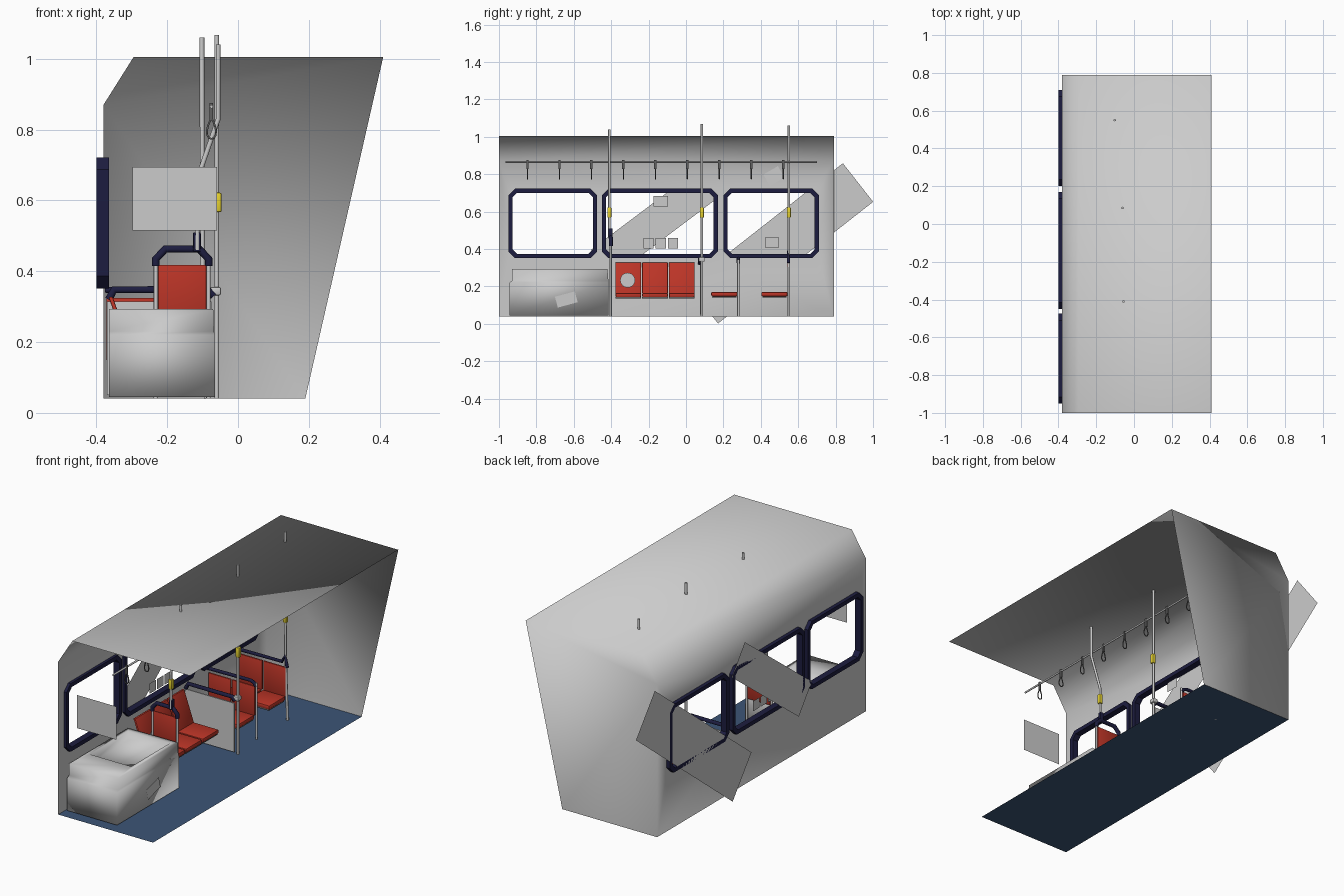
import bpy, bmesh, math
from mathutils import Vector

if "Cube" in bpy.data.objects:
    bpy.data.objects.remove(bpy.data.objects["Cube"])


def mat(name, c):
    m = bpy.data.materials.new(name)
    m.diffuse_color = (*c, 1)
    m.use_nodes = True
    m.node_tree.nodes["Principled BSDF"].inputs["Base Color"].default_value = m.diffuse_color
    return m


NAVY = mat("navy", (0.012, 0.012, 0.05))
RED = mat("red", (0.5, 0.035, 0.02))
BLUE = mat("floor_blue", (0.045, 0.09, 0.18))
YELLOW = mat("yellow", (0.8, 0.65, 0.03))
DARK = mat("dark_grey", (0.12, 0.12, 0.12))


def finish(bm, name, m=None, smooth=None, normals=True):
    if normals:
        bmesh.ops.recalc_face_normals(bm, faces=bm.faces)
    me = bpy.data.meshes.new(name)
    bm.to_mesh(me)
    bm.free()
    ob = bpy.data.objects.new(name, me)
    bpy.context.collection.objects.link(ob)
    if m:
        me.materials.append(m)
    if smooth:
        for p in me.polygons:
            p.use_smooth = True
        if smooth == "angle":
            bpy.ops.object.select_all(action='DESELECT')
            bpy.context.view_layer.objects.active = ob
            ob.select_set(True)
            bpy.ops.object.shade_smooth_by_angle(angle=math.radians(40))
    return ob


def box(name, x, y, z, m=None, bevel=0.0):
    bm = bmesh.new()
    bmesh.ops.create_cube(bm, size=1)
    for v in bm.verts:
        v.co = Vector([(a[0] + a[1]) / 2 + c * (a[1] - a[0]) for a, c in zip((x, y, z), v.co)])
    if bevel:
        bmesh.ops.bevel(bm, geom=bm.edges[:], offset=bevel, segments=2, affect='EDGES', profile=0.5)
    return finish(bm, name, m, "angle" if bevel else None)


def face(name, pts, m=None):
    bm = bmesh.new()
    bm.faces.new([bm.verts.new(p) for p in pts])
    return finish(bm, name, m)


def tube(name, pts, r, m=None, closed=False, res=2):
    cu = bpy.data.curves.new(name, 'CURVE')
    cu.dimensions = '3D'
    cu.bevel_depth, cu.bevel_resolution, cu.use_fill_caps = r, res, True
    sp = cu.splines.new('POLY')
    sp.points.add(len(pts) - 1)
    for p, q in zip(sp.points, pts):
        p.co = (*q, 1)
    sp.use_cyclic_u = closed
    ob = bpy.data.objects.new(name, cu)
    bpy.context.collection.objects.link(ob)
    if m:
        cu.materials.append(m)
    return ob


def quad_x(name, x, cy, cz, w, h, deg=0):
    c, s = math.cos(math.radians(deg)), math.sin(math.radians(deg))
    return face(name, [(x, cy + a * w / 2 * c - b * h / 2 * s, cz + a * w / 2 * s + b * h / 2 * c)
                       for a, b in ((-1, -1), (1, -1), (1, 1), (-1, 1))])


def octagon(y0, y1, z0, z1, c):
    return [(y0 + c, z0), (y1 - c, z0), (y1, z0 + c), (y1, z1 - c),
            (y1 - c, z1), (y0 + c, z1), (y0, z1 - c), (y0, z0 + c)]


Y0, Y1, ZF, ZT = -1.0, 0.79, 0.04, 1.005
WINDOWS = [(-0.95, -0.475), (-0.45, 0.17), (0.20, 0.71)]

# shell: window wall with cut openings, sloped cornice, ceiling and end wall
bm = bmesh.new()
loops = [[(Y0, ZF), (Y1, ZF), (Y1, 0.87), (Y0, 0.87)]]
loops += [octagon(a + .012, b - .012, .367, .708, .027) for a, b in WINDOWS]
edges = []
for lp in loops:
    vs = [bm.verts.new((-0.38, y, z)) for y, z in lp]
    edges += [bm.edges.new((vs[i], vs[(i + 1) % len(vs)])) for i in range(len(vs))]
bmesh.ops.triangle_fill(bm, edges=edges, use_beauty=True)
prof = [(-0.38, 0.87), (-0.295, ZT), (0.41, ZT)]
for (xa, za), (xb, zb) in zip(prof, prof[1:]):
    bm.faces.new([bm.verts.new(p) for p in ((xa, Y0, za), (xa, Y1, za), (xb, Y1, zb), (xb, Y0, zb))])
bm.faces.new([bm.verts.new((x, Y1, z)) for x, z in [(-0.38, ZF), (0.19, ZF)] + prof[::-1]])
bmesh.ops.remove_doubles(bm, verts=bm.verts, dist=1e-4)
finish(bm, "bus_shell", None, True)
face("floor", [(-0.38, Y0, ZF), (0.19, Y0, ZF), (0.19, Y1, ZF), (-0.38, Y1, ZF)], BLUE)

# window frames
for a, b in WINDOWS:
    bm = bmesh.new()
    rings = []
    for x, d, c in ((-.4, 0, .035), (-.365, 0, .035), (-.365, .022, .024), (-.4, .022, .024)):
        rings.append([bm.verts.new((x, y, z)) for y, z in octagon(a + d, b - d, .352 + d, .722 - d, c)])
    for k in range(4):
        r, s = rings[k], rings[(k + 1) % 4]
        for i in range(8):
            j = (i + 1) % 8
            bm.faces.new((r[i], r[j], s[j], s[i]))
    finish(bm, "window_frame", NAVY)

# moulded cover with a sunken top, beside the wall at the front
bm = bmesh.new()
prev = None
for x0, x1, y0, y1, z in ((-.365, -.065, -.945, -.415, .045), (-.365, -.065, -.945, -.415, .22),
                          (-.365, -.068, -.93, -.415, .23), (-.365, -.07, -.93, -.42, .293),
                          (-.345, -.095, -.78, -.45, .293), (-.335, -.105, -.77, -.46, .25)):
    ring = [bm.verts.new(p) for p in ((x0, y0, z), (x1, y0, z), (x1, y1, z), (x0, y1, z))]
    if prev:
        for i in range(4):
            j = (i + 1) % 4
            bm.faces.new((prev[i], prev[j], ring[j], ring[i]))
    else:
        bm.faces.new(ring[::-1])
    prev = ring
bm.faces.new(prev)
finish(bm, "front_cover", None, True)

# side-facing bench of three seats
for i in range(3):
    y0 = -0.377 + i * 0.143
    y1 = y0 + 0.137
    box("bench_cushion", (-.36, -.147), (y0, y1), (.142, .165), RED, .006)
    back = box("bench_back", (-.006, .006), (y0, y1), (.16, .328), RED, .004)
    for v in back.data.vertices:
        v.co.x += -.30 - .06 * (v.co.z - .16) / .168
    box("bench_edge", (-.35, -.155), (y0, y1), (.134, .142), DARK)

# forward-facing double seats with grab rails
for yb, top in ((.28, .35), (.548, .395)):
    for x0, x1 in ((-.372, -.236), (-.23, -.094)):
        box("seat_cushion", (x0, x1), (yb - .145, yb - .005), (.147, .17), RED, .006)
        box("seat_back", (x0, x1), (yb - .005, yb + .005), (.165, .325), RED, .003)
    box("seat_base", (-.36, -.1), (yb - .14, yb - .01), (.14, .147), DARK)
    tube("seat_rail", [(-.375, yb, .347), (-.12, yb, .35), (-.1, yb, top - .008), (-.088, yb, .325)], .009, NAVY)
tube("seat_post", [(-.085, .28, ZF), (-.085, .28, .345)], .006)

# partition panel
box("partition", (-.37, -.075), (.074, .08), (.05, .315))
tube("partition_rail", [(-.365, .075, .32), (-.35, .075, .348), (-.085, .075, .348), (-.068, .075, .33)], .011, NAVY)
box("rail_clamp", (-.078, -.048), (.068, .1), (.332, .356), None, .005)

# red screen behind the cover, with posts and a handle
box("screen_panel", (-.226, -.089), (-.406, -.398), (.26, .418), RED, .003)
for x in (-.232, -.083):
    tube("screen_post", [(x, -.402, ZF), (x, -.402, .43)], .006)
tube("screen_handle", [(-.232, -.402, .415), (-.232, -.402, .435), (-.205, -.402, .463), (-.11, -.402, .463),
                       (-.083, -.402, .435), (-.083, -.402, .415)], .011, NAVY)
box("pole_socket", (-.127, -.105), (-.415, -.393), (.455, .51), NAVY, .004)

# upright poles with yellow call buttons
POLES = [([(-.115, -.41, .46), (-.115, -.41, .66), (-.056, -.41, .83), (-.056, -.41, 1.04)], -.115),
         ([(-.06, .085, ZF), (-.06, .085, 1.068)], -.057),
         ([(-.088, .55, ZF), (-.1, .55, .4), (-.102, .55, 1.06)], -.1)]
for pts, x in POLES:
    y = pts[0][1]
    tube("pole", pts, .0068)
    box("call_button", (x - .011, x + .011), (y - .011, y + .011), (.567, .622), YELLOW, .005)

# overhead rail with hanging straps
tube("overhead_rail", [(-.075, -.965, .865), (-.075, .70, .865)], .005)
for i in range(9):
    y = -.848 + i * .171
    loop = [(-.075 + .012 * math.sin(t) * (1 - .45 * math.cos(t)), y, .802 + .028 * math.cos(t))
            for t in [k * math.tau / 14 for k in range(14)]]
    tube("strap_handle", loop, .003, DARK, True, 1)
    box("strap", (-.08, -.07), (y - .006, y + .006), (.828, .875), DARK)

# flat sheets outside the windows and the hanging panel in front
quad_x("glare_sheet_rear", -.4, .505, .43, 1.054, .262, 38.1)
quad_x("glare_sheet_front", -.4, -.165, .537, .72, .186, 37)
face("front_screen", [(-.298, -.957, .515), (-.06, -.957, .515), (-.06, -.957, .695), (-.298, -.957, .695)])

# small blank notices
for y, z, w, h, d in ((-.135, .655, .075, .055, 0), (-.20, .43, .055, .055, 0), (-.135, .43, .055, .055, 0),
                      (-.07, .43, .055, .055, 0), (.46, .435, .075, .055, 0), (.47, .79, .09, .07, 30)):
    quad_x("notice", -.372, y, z, w, h, d)
quad_x("cover_notice", -.06, -.64, .13, .11, .06, 15)
face("round_notice", [(-.285, -.312 + .04 * math.cos(k * math.tau / 24), .233 + .04 * math.sin(k * math.tau / 24))
                      for k in range(24)])
